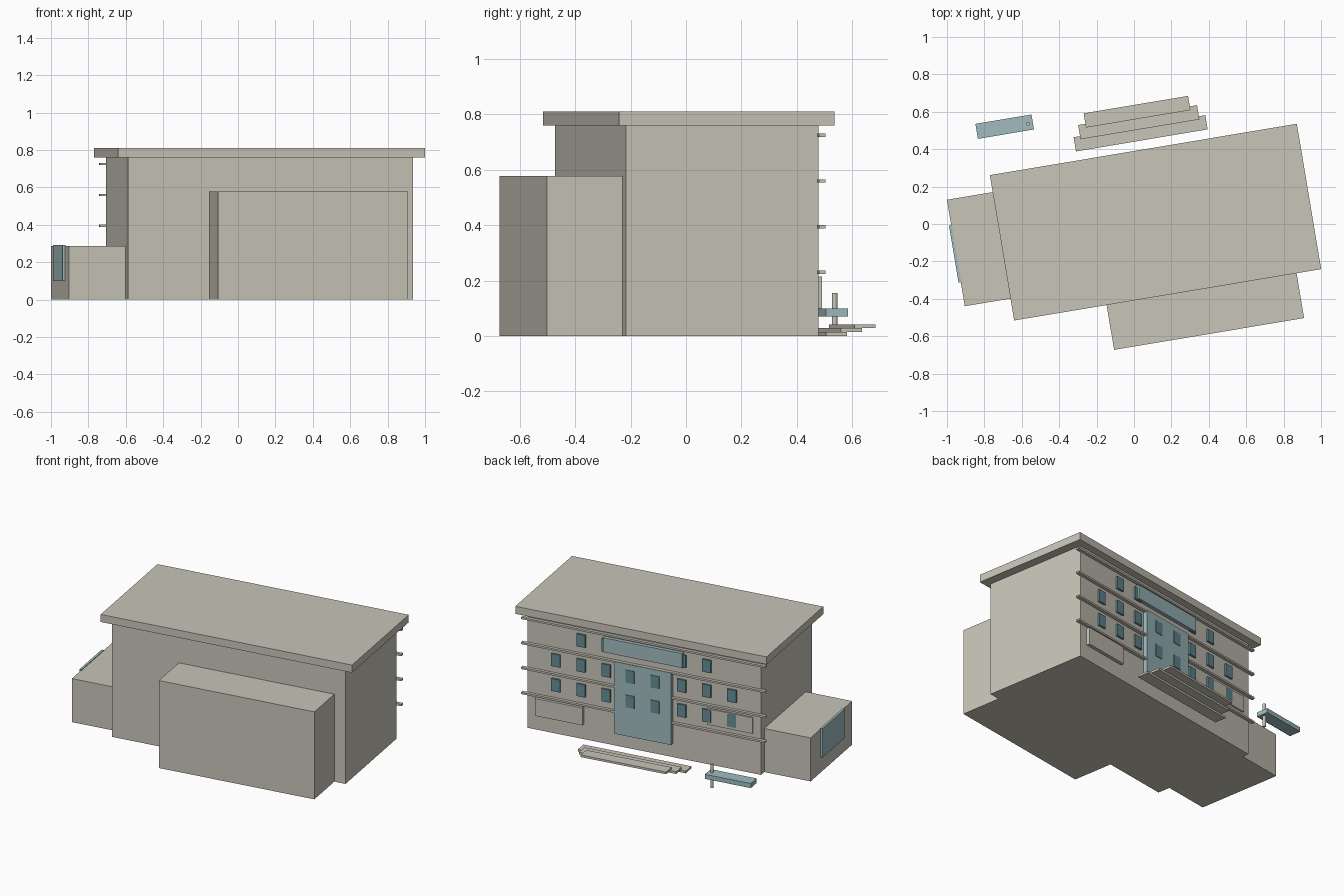
import bpy
from math import radians
from mathutils import Matrix

cube = bpy.data.objects.get("Cube")
if cube:
    bpy.data.objects.remove(cube, do_unlink=True)


def material(name, rgb):
    m = bpy.data.materials.new(name)
    m.use_nodes = True
    m.diffuse_color = (*rgb, 1)
    m.node_tree.nodes["Principled BSDF"].inputs["Base Color"].default_value = (*rgb, 1)
    return m


BEIGE = material("warm stone", (0.58, 0.56, 0.48))
BLUE = material("pale blue", (0.35, 0.50, 0.52))
GLASS = material("dark teal glass", (0.13, 0.27, 0.30))

# The whole building is turned on the site
SITE = Matrix.Translation((0.115, 0.01, 0)) @ Matrix.Rotation(radians(9.5), 4, "Z")


def finish(name, mat, local):
    ob = bpy.context.object
    ob.name = name
    ob.data.transform(local)
    ob.matrix_world = SITE
    ob.data.materials.append(mat)
    return ob


def box(name, u, v, z, mat=BEIGE):
    """Box between the given ranges along the length, depth and height."""
    bpy.ops.mesh.primitive_cube_add(size=1)
    centre = [(a + b) / 2 for a, b in (u, v, z)]
    size = [b - a for a, b in (u, v, z)]
    return finish(name, mat, Matrix.Translation(centre) @ Matrix.Diagonal((*size, 1)))


# Main masses
WALL = 0.346
box("main_body", (-0.773, 0.773), (-0.36, WALL), (0, 0.76))
box("roof_slab", (-0.832, 0.832), (-0.394, 0.394), (0.76, 0.81))
box("front_wing", (-0.331, 0.699), (-0.637, -0.355), (0, 0.577))
box("side_wing", (-1.08, -0.77), (-0.275, 0.302), (0, 0.287))
box("side_wing_window", (-1.092, -1.077), (-0.145, 0.163), (0.1, 0.291), BLUE)


def on_wall(name, u, z, out, mat=BEIGE):
    return box(name, u, (WALL - 0.004, WALL + out), z, mat)


# Floor bands across the back wall
for i in range(4):
    z = 0.23 + i * 0.165
    on_wall(f"floor_band_{i}", (-0.808, 0.808), (z - 0.006, z + 0.006), 0.02)

# Windows: three rows, mirrored about the entrance
for row, columns in enumerate(((0.083, 0.25, 0.416, 0.583),
                               (0.083, 0.25, 0.416, 0.583), (0.25, 0.416))):
    z = 0.322 + row * 0.164
    for c in columns:
        out = 0.03 if c < 0.1 else 0.012
        for s in (-1, 1):
            on_wall(f"window_{row}", (s * c - 0.029, s * c + 0.029),
                    (z - 0.041, z + 0.041), out, GLASS)

# Entrance bay, sign board and wall panels
on_wall("entrance_bay", (-0.19, 0.19), (0.09, 0.565), 0.026, BLUE)
on_wall("sign_board", (-0.262, 0.262), (0.612, 0.707), 0.024, BLUE)
on_wall("low_wall_panel", (0.4, 0.715), (0.1, 0.215), 0.022)
on_wall("high_wall_panel", (-0.72, -0.42), (0.265, 0.37), 0.01)

# Entrance steps
for i, (half, v) in enumerate(((0.357, 0.443), (0.322, 0.503), (0.283, 0.56))):
    box(f"step_{i}", (-half, half), (v, v + 0.077), (0.014 * i, 0.014 * i + 0.014))

# Sign post with its board
box("post_board", (-0.863, -0.559), (0.596, 0.677), (0.07, 0.1), BLUE)
bpy.ops.mesh.primitive_cylinder_add(vertices=12, radius=0.01, depth=0.155)
finish("post", BEIGE, Matrix.Translation((-0.584, 0.632, 0.0775)))
